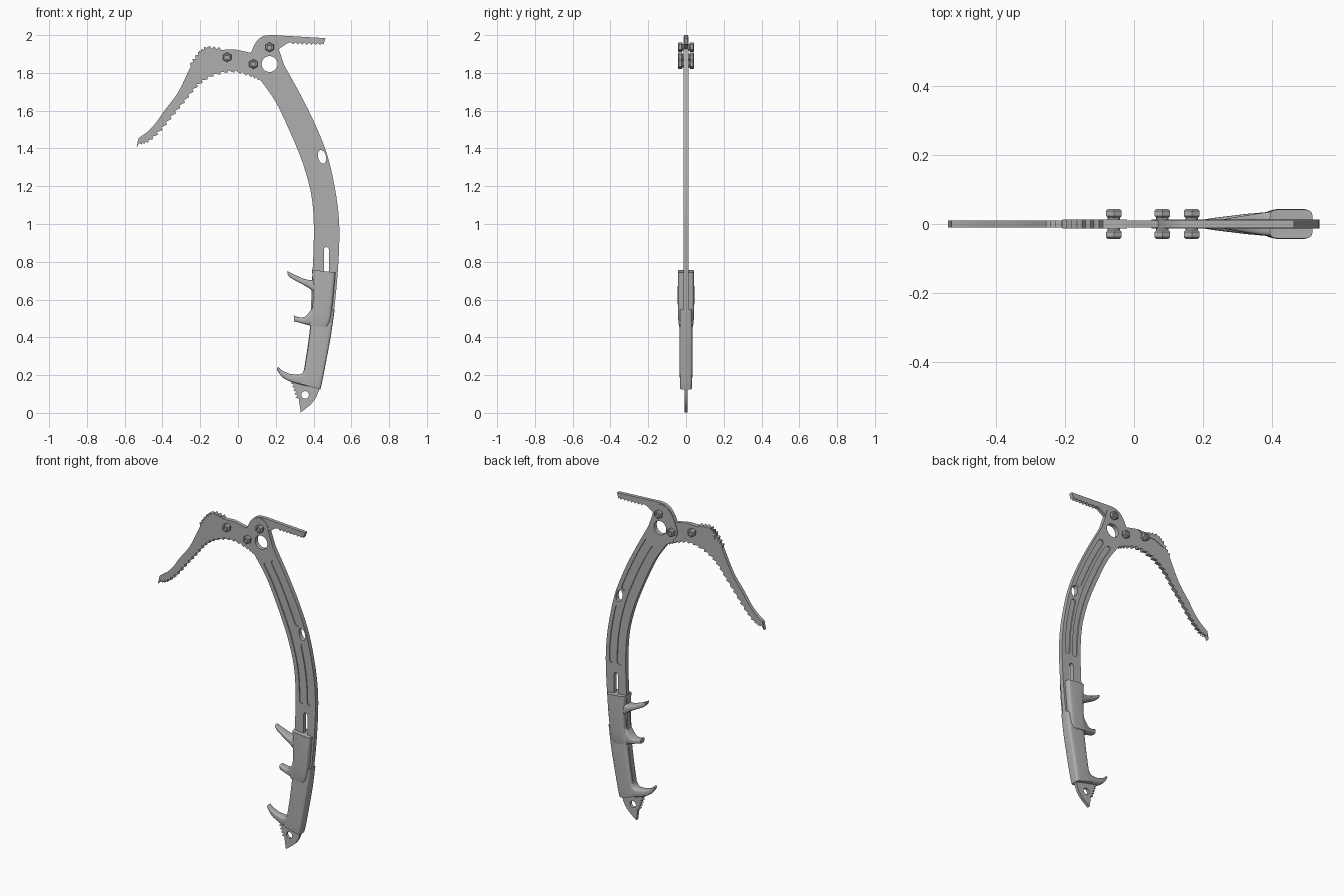
import bpy, bmesh, math
from mathutils import Vector, Matrix

if "Cube" in bpy.data.objects:
    bpy.data.objects.remove(bpy.data.objects["Cube"])

steel = bpy.data.materials.new("dark_steel")
steel.diffuse_color = (.43, .43, .43, 1)
steel.use_nodes = True
steel.node_tree.nodes["Principled BSDF"].inputs["Base Color"].default_value = steel.diffuse_color


def smooth(pts, n=5):
    """Catmull-Rom through tuples of any length."""
    p = [Vector(q) for q in pts]
    p = [2 * p[0] - p[1]] + p + [2 * p[-1] - p[-2]]
    out = []
    for i in range(1, len(p) - 2):
        a, b, c, d = p[i - 1:i + 3]
        for k in range(n):
            t = k / n
            out.append(0.5 * (2 * b + (c - a) * t + (2 * a - 5 * b + 4 * c - d) * t * t
                              + (3 * b - a - 3 * c + d) * t ** 3))
    return out + [p[-2]]


def at(path, t):
    i = min(int(t), len(path) - 2)
    return path[i].lerp(path[i + 1], t - i)


def teeth(path, n, depth, lean=0.8):
    """Sawtooth edge, pointing to the right of the travel direction."""
    path = [Vector(q) for q in path]
    s, out = (len(path) - 1) / n, []
    for i in range(n):
        a, b = at(path, i * s), at(path, (i + 1) * s)
        d = (b - a).normalized()
        out += [a, a.lerp(b, lean) + Vector((d.y, -d.x)) * depth]
    return out + [path[-1]]


def oval(x, z, rx, rz, tilt=0, n=28):
    c, s = math.cos(tilt), math.sin(tilt)
    ring = [(rx * math.cos(k * math.tau / n), rz * math.sin(k * math.tau / n)) for k in range(n)]
    return [(x + u * c - v * s, z + u * s + v * c) for u, v in ring]


def finish(bm, name):
    bmesh.ops.remove_doubles(bm, verts=bm.verts, dist=1e-5)
    bmesh.ops.recalc_face_normals(bm, faces=bm.faces)
    me = bpy.data.meshes.new(name)
    bm.to_mesh(me)
    bm.free()
    me.materials.append(steel)
    ob = bpy.data.objects.new(name, me)
    bpy.context.collection.objects.link(ob)
    bpy.ops.object.select_all(action='DESELECT')
    ob.select_set(True)
    bpy.context.view_layer.objects.active = ob
    bpy.ops.object.shade_smooth_by_angle(angle=math.radians(32))
    return ob


def plate(name, loops, half):
    """Flat plate in the xz plane; loops after the first are holes."""
    cu = bpy.data.curves.new(name, 'CURVE')
    cu.dimensions, cu.fill_mode, cu.extrude = '2D', 'BOTH', half
    for loop in loops:
        sp = cu.splines.new('POLY')
        sp.points.add(len(loop) - 1)
        for pt, q in zip(sp.points, loop):
            pt.co = (q[0], q[1], 0, 1)
        sp.use_cyclic_u = True
    tmp = bpy.data.objects.new(name + "_outline", cu)
    bpy.context.collection.objects.link(tmp)
    me = bpy.data.meshes.new_from_object(
        tmp.evaluated_get(bpy.context.evaluated_depsgraph_get()))
    bm = bmesh.new()
    bm.from_mesh(me)
    bm.transform(Matrix.Rotation(math.pi / 2, 4, 'X'))
    bpy.data.objects.remove(tmp)
    bpy.data.meshes.remove(me)
    return finish(bm, name)


def loft(name, sections, power=4, n=24):
    """Rounded-box sections, each (x1, z1, x2, z2, half depth)."""
    bm = bmesh.new()
    rings = []
    for x1, z1, x2, z2, hy in smooth(sections, 5):
        ring = []
        for k in range(n):
            a = k * math.tau / n
            u, v = [math.copysign(abs(f) ** (2 / power), f) for f in (math.cos(a), math.sin(a))]
            ring.append(bm.verts.new(((x1 + x2 + (x2 - x1) * u) / 2, hy * v,
                                      (z1 + z2 + (z2 - z1) * u) / 2)))
        rings.append(ring)
    for r, s in zip(rings, rings[1:]):
        for k in range(n):
            bm.faces.new((r[k], r[(k + 1) % n], s[(k + 1) % n], s[k]))
    bm.faces.new(rings[0])
    bm.faces.new(rings[-1])
    return finish(bm, name)


# Curved shaft: matched inner and outer edges, from bottom to top
inner = smooth([(.345, .2), (.38, .44), (.39, .66), (.40, .87), (.40, 1.03), (.385, 1.17),
                (.34, 1.33), (.27, 1.50), (.20, 1.645), (.124, 1.756)])
outer = smooth([(.445, .18), (.492, .43), (.52, .65), (.535, .87), (.534, 1.03), (.513, 1.19),
                (.474, 1.36), (.412, 1.52), (.336, 1.675), (.245, 1.84)])


def groove(f, t0, t1, w):
    """Round-ended slot following the shaft at fraction f of its width."""
    sides = ([], [])
    for k in range(41):
        s = (1 - math.cos(math.pi * k / 40)) / 2
        t = t0 + (t1 - t0) * s
        e = min(1, min(t - t0, t1 - t) / .12)
        h = w * math.sqrt(max(0, 1 - (1 - e) ** 2)) + .002
        a, b = at(inner, t * 5), at(outer, t * 5)
        sides[0].append(a.lerp(b, f - h))
        sides[1].append(a.lerp(b, f + h))
    return sides[0] + sides[1][::-1]


grooves = [(.31, 3.35, 8.6), (.70, 3.35, 5.68), (.70, 6.28, 8.6)]
head_edge = smooth([(.245, 1.84), (.218, 1.92), (.205, 1.965), (.167, 1.992), (.125, 1.982),
                    (.09, 1.95), (.07, 1.91), (.05, 1.85), (.075, 1.795), (.124, 1.756)])
slot = [(.468 + .0135 * math.cos(a), (.86 if k < 12 else .75) + .018 * math.sin(a))
        for k in range(24) for a in [k * math.pi / 11.5]]
plate("shaft", [outer + head_edge[1:-1] + inner[::-1], oval(.167, 1.847, .042, .042),
                oval(.445, 1.355, .021, .037, .25), slot]
      + [groove(f, a, b, .12) for f, a, b in grooves], .0135)
for f, a, b in grooves:
    plate("groove_floor", [groove(f, a - .02, b + .02, .14)], .0075)

# Toothed pick
pick_low = smooth([(-.537, 1.405), (-.52, 1.428), (-.48, 1.441), (-.415, 1.50), (-.35, 1.58),
                   (-.283, 1.66), (-.22, 1.737), (-.14, 1.79), (-.034, 1.815), (.06, 1.793),
                   (.115, 1.77)])
hump = [(-.09, 1.922), (-.165, 1.932), (-.21, 1.895), (-.25, 1.835)]
pick_top = smooth([(-.257, 1.82), (-.32, 1.693), (-.39, 1.6), (-.435, 1.535), (-.48, 1.488),
                   (-.527, 1.454)])
plate("pick", [pick_low[:5] + teeth(pick_low[5:], 25, .013) + [(.11, 1.85), (.08, 1.91)]
               + smooth([(.06, 1.908), (-.02, 1.924), (-.085, 1.921)])
               + teeth(hump, 9, .014, .5) + pick_top], .0105)

# Thicker toothed strip on the pick's crown
plate("crown_strip", [[(-.205, 1.875), (-.14, 1.902), (-.06, 1.902), (-.02, 1.924)]
                      + teeth([(-.09, 1.922), (-.165, 1.932), (-.205, 1.9)], 6, .014, .5)], .0135)

# Rear adze blade
plate("adze", [smooth([(.13, 1.90), (.19, 1.895), (.215, 1.925), (.262, 1.957)])
               + teeth([(.28, 1.962), (.445, 1.958)], 7, .011, .6)
               + [(.452, 1.95), (.463, 1.984)]
               + smooth([(.272, 1.995), (.167, 2.0), (.12, 1.987), (.087, 1.95), (.072, 1.905)])],
      .011)

# Hexagonal bolts on both faces, with through shanks
for x, z in [(.167, 1.936), (.082, 1.847), (-.058, 1.883)]:
    bm = bmesh.new()
    for side in (-1, 1):
        geo = bmesh.ops.create_cone(bm, cap_ends=True, segments=6, radius1=.026, radius2=.026,
                                    depth=.025, matrix=Matrix.Translation((0, 0, side * .0305)))
        edges = {e for v in geo['verts'] for e in v.link_edges
                 if abs(e.verts[0].co.z - e.verts[1].co.z) < 1e-4}
        bmesh.ops.bevel(bm, geom=list(edges), offset=.005, segments=1, affect='EDGES')
    caps = [f for f in bm.faces if abs(f.calc_center_median().z) > .0425]
    bmesh.ops.inset_individual(bm, faces=caps, thickness=.007)
    bmesh.ops.inset_individual(bm, faces=caps, thickness=.001, depth=-.008)
    bmesh.ops.create_cone(bm, cap_ends=True, segments=20, radius1=.018, radius2=.018, depth=.05)
    bm.transform(Matrix.Translation((x, 0, z)) @ Matrix.Rotation(math.pi / 2, 4, 'X'))
    finish(bm, "bolt")

# Grip sleeves
loft("upper_grip", [(.392, .757, .516, .744, .042), (.398, .65, .507, .64, .044),
                    (.392, .54, .495, .53, .043), (.38, .485, .486, .48, .040),
                    (.375, .462, .470, .453, .037)], 6, 32)
loft("lower_grip", [(.387, .50, .512, .55, .032), (.38, .42, .492, .41, .034),
                    (.365, .31, .468, .28, .034), (.345, .2, .446, .165, .033),
                    (.325, .155, .436, .124, .031)], 6, 32)

# Finger hooks tapering forward from the grips
loft("upper_hook", [(.425, .60, .43, .715, .040), (.395, .645, .395, .703, .036),
                    (.355, .673, .355, .708, .030), (.31, .697, .315, .724, .023),
                    (.278, .716, .285, .738, .018), (.262, .735, .262, .751, .014)])
loft("middle_hook", [(.43, .456, .42, .62, .040), (.385, .461, .395, .56, .036),
                     (.35, .471, .357, .511, .029), (.32, .479, .324, .506, .023),
                     (.297, .484, .295, .516, .018)])
loft("bottom_hook", [(.38, .139, .36, .25, .032), (.33, .150, .335, .206, .030),
                     (.28, .165, .285, .205, .024), (.245, .182, .253, .215, .020),
                     (.222, .204, .23, .227, .017), (.205, .232, .212, .244, .014)])

# Bottom spike with leash hole
plate("spike", [teeth([(.29, .17), (.322, .075)], 5, .014, .5)
                + [(.325, .05), (.332, .003)]
                + smooth([(.345, .012), (.385, .045), (.412, .08), (.432, .128)])
                + [(.40, .2), (.33, .2)], oval(.355, .095, .02, .02)], .009)
